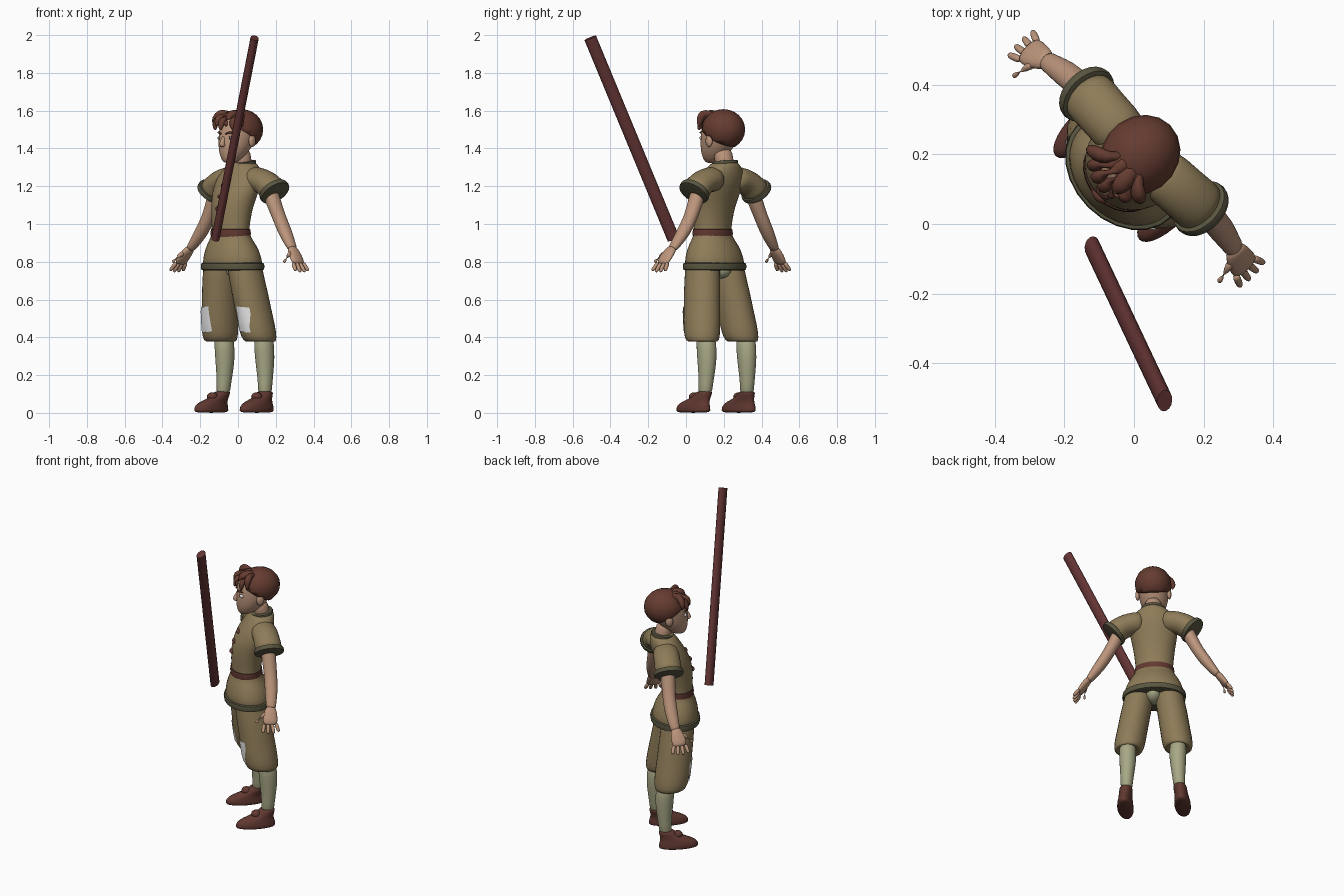
import bpy, bmesh, math
from mathutils import Vector, Matrix

if "Cube" in bpy.data.objects:
    bpy.data.objects.remove(bpy.data.objects["Cube"])

# The figure is built facing -y, then turned toward the front-right corner
TURN = Matrix.Translation((0, 0.18, 0)) @ Matrix.Rotation(math.radians(-45), 4, 'Z')
UP = Vector((0, 0, 1))


def material(name, r, g, b):
    m = bpy.data.materials.new(name)
    m.use_nodes = True
    m.diffuse_color = (r, g, b, 1)
    node = m.node_tree.nodes["Principled BSDF"]
    node.inputs["Base Color"].default_value = (r, g, b, 1)
    node.inputs["Roughness"].default_value = 0.8
    return m


CLOTH = material("tan cloth", .27, .20, .098)
TRIM = material("dark olive trim", .10, .092, .052)
SKIN = material("skin", .50, .30, .20)
HAIR = material("brown hair", .13, .045, .030)
LEATHER = material("brown leather", .12, .040, .030)
WOOD = material("red wood", .125, .034, .034)
SOCK = material("pale green sock", .39, .39, .24)
WHITE = material("white", .85, .85, .85)
DARK = material("dark eye", .02, .015, .012)


def finish(bm, name, mat, mirror=False, sub=0, matrix=TURN):
    bmesh.ops.recalc_face_normals(bm, faces=bm.faces)
    me = bpy.data.meshes.new(name)
    bm.to_mesh(me)
    bm.free()
    me.materials.append(mat)
    me.shade_smooth()
    if not sub:
        me.set_sharp_from_angle(angle=math.radians(50))
    ob = bpy.data.objects.new(name, me)
    bpy.context.collection.objects.link(ob)
    ob.matrix_world = matrix
    if mirror:
        ob.modifiers.new("Mirror", 'MIRROR').use_mirror_merge = False
    if sub:
        ob.modifiers.new("Smooth", 'SUBSURF').levels = sub
        ob.modifiers["Smooth"].render_levels = sub
    return ob


def add_loft(bm, rings, n=14, axis=None):
    """Skin elliptical rings (x, y, z, rx, ry); rings follow the path unless axis is set."""
    pts = [Vector(r[:3]) for r in rings]
    loops = []
    for i, r in enumerate(rings):
        t = axis or (pts[min(i + 1, len(pts) - 1)] - pts[max(i - 1, 0)]).normalized()
        side = Vector((0, 1, 0)) if abs(t.y) < .8 else Vector((0, 0, 1))
        u = side.cross(t).normalized()
        v = t.cross(u)
        angles = [math.tau * k / n for k in range(n)]
        loops.append([bm.verts.new(pts[i] + u * r[3] * math.cos(a) + v * r[4] * math.sin(a))
                      for a in angles])
    for a, b in zip(loops, loops[1:]):
        for k in range(n):
            bm.faces.new((a[k], a[(k + 1) % n], b[(k + 1) % n], b[k]))
    bm.faces.new(loops[0][::-1])
    bm.faces.new(loops[-1])


def loft(name, rings, mat, mirror=False, axis=None, sub=1, n=14):
    bm = bmesh.new()
    add_loft(bm, rings, n, axis)
    return finish(bm, name, mat, mirror, sub)


def band(name, center, axis, rx, ry, h, mat, mirror=False):
    """Rounded strap or hem around a limb."""
    c, t = Vector(center), Vector(axis).normalized()
    rings = [(*(c + t * h * k), rx - d, ry - d)
             for k, d in ((-.5, .014), (-.42, .003), (0, 0), (.42, .003), (.5, .014))]
    return loft(name, rings, mat, mirror, t, 0, 24)


def blob(name, center, radii, mat, mirror=False):
    bm = bmesh.new()
    bmesh.ops.create_uvsphere(bm, u_segments=14, v_segments=8, radius=1,
                              matrix=Matrix.Translation(center) @ Matrix.Diagonal((*radii, 1)))
    return finish(bm, name, mat, mirror)


# Shoes, socks and baggy breeches
loft("shoes", [(.17, -.03, 0, .046, .118), (.17, -.03, .012, .05, .124), (.17, -.03, .035, .049, .12),
               (.168, -.018, .058, .044, .1), (.164, .02, .08, .041, .062),
               (.16, .04, .105, .041, .05), (.16, .042, .115, .037, .045)], LEATHER, True, UP)
blob("shoe_tongues", (.166, -.025, .085), (.03, .03, .024), LEATHER, True)
loft("socks", [(.158, .043, .08, .036, .04), (.154, .05, .16, .037, .04), (.15, .052, .25, .048, .052),
               (.148, .05, .33, .053, .058), (.15, .04, .43, .05, .055)], SOCK, True, UP)
legs = loft("breeches_legs", [
    (.15, .03, .39, .05, .055), (.15, .02, .37, .078, .088), (.145, .012, .4, .092, .102),
    (.138, .002, .46, .094, .108), (.125, -.01, .54, .092, .107), (.11, -.025, .65, .092, .106),
    (.09, -.04, .76, .088, .102), (.085, -.045, .86, .08, .1)], CLOTH, True, UP)
blob("crotch_lining", (0, -.005, .76), (.05, .075, .05), SOCK)

# Knee patches laid over the breeches
bm = bmesh.new()
bmesh.ops.create_grid(bm, x_segments=8, y_segments=8, size=1,
                      matrix=Matrix.Translation((.15, -.12, .49)) @ Matrix.Rotation(math.radians(5), 4, 'Y')
                      @ Matrix.Rotation(math.pi / 2, 4, 'X') @ Matrix.Diagonal((.052, .07, 1, 1)))
patch = finish(bm, "knee_patches", WHITE)
wrap = patch.modifiers.new("Wrap", 'SHRINKWRAP')
wrap.target = legs
wrap.wrap_mode = 'ABOVE_SURFACE'
wrap.offset = .005
patch.modifiers.new("Mirror", 'MIRROR').use_mirror_merge = False

# Tunic with belt, hem, collar and toggles
loft("tunic", [(0, -.04, .765, .178, .136), (0, -.04, .79, .182, .14), (0, -.045, .86, .166, .13),
               (0, -.052, .915, .13, .102), (0, -.056, .95, .11, .086), (0, -.054, 1.02, .116, .092),
               (0, -.043, 1.1, .125, .102), (0, -.02, 1.17, .142, .107), (0, .01, 1.235, .148, .1),
               (0, .028, 1.285, .122, .085), (0, .038, 1.32, .08, .072), (0, .04, 1.33, .055, .055)],
     CLOTH, axis=UP, n=18)
band("tunic_hem", (0, -.04, .775), UP, .19, .147, .04, TRIM)
band("belt", (0, -.055, .95), UP, .119, .095, .052, LEATHER)
band("collar", (0, .037, 1.322), (0, -.15, 1), .074, .068, .02, TRIM)
for i, (y, z) in enumerate(((-.142, 1.08), (-.126, 1.145), (-.1, 1.205))):
    blob(f"toggle_{i + 1}", (0, y, z), (.026, .014, .013), LEATHER)

# Flared sleeves with trimmed cuffs
loft("sleeves", [(.05, .03, 1.235, .07, .078), (.11, .034, 1.238, .068, .08), (.17, .037, 1.22, .068, .08),
                 (.21, .04, 1.19, .072, .082), (.235, .04, 1.167, .074, .083)], CLOTH, True)
band("sleeve_cuffs", (.232, .04, 1.172), (.7, 0, -.7), .082, .09, .03, TRIM, True)

# Bare arms and open hands
loft("arms", [(.17, .04, 1.23, .042, .045), (.215, .04, 1.14, .041, .045), (.262, .045, 1.035, .034, .039),
              (.315, .04, .955, .036, .041), (.362, .03, .893, .025, .031), (.39, .025, .86, .02, .03)],
     SKIN, True)
bm = bmesh.new()
add_loft(bm, [(.375, .028, .88, .02, .028), (.4, .02, .85, .021, .04), (.427, .013, .815, .019, .047),
              (.447, .01, .785, .013, .042)], 12)
for k in range(4):
    s = k - 1.5
    reach = .052 - .006 * abs(s)
    base = Vector((.437, .01 + s * .023, .797))
    way = Vector((.62, s * .17, -.85))
    add_loft(bm, [(*(base + way * reach * f), r, r) for f, r in ((0, .012), (.55, .012), (1, .011), (1.25, .007))], 8)
add_loft(bm, [(.4, 0, .85, .014, .016), (.41, -.035, .832, .013, .014), (.415, -.062, .808, .011, .011),
              (.417, -.074, .795, .007, .007)], 8)
finish(bm, "hands", SKIN, True, 1)

# Neck and head
loft("neck", [(0, .045, 1.28, .052, .052), (0, .03, 1.34, .05, .052), (0, .015, 1.41, .052, .054)], SKIN, axis=UP)
loft("head", [(0, -.066, 1.322, .022, .026), (0, -.055, 1.335, .043, .048), (0, -.04, 1.365, .066, .074),
              (0, -.02, 1.41, .084, .098), (0, -.004, 1.455, .092, .11), (0, .008, 1.51, .097, .117),
              (0, .015, 1.56, .084, .1), (0, .015, 1.59, .045, .06)], SKIN, axis=UP, n=18)
loft("nose", [(0, -.104, 1.468, .008, .008), (0, -.115, 1.44, .011, .014), (0, -.12, 1.418, .017, .019),
              (0, -.11, 1.406, .012, .014)], SKIN, axis=UP)
blob("ears", (.094, .012, 1.44), (.013, .023, .033), SKIN, True)
blob("mouth", (0, -.1, 1.375), (.024, .012, .004), LEATHER)
blob("eye_whites", (.04, -.088, 1.456), (.022, .014, .013), WHITE, True)
blob("irises", (.038, -.095, 1.456), (.009, .009, .011), DARK, True)
loft("eyebrows", [(.014, -.112, 1.476, .005, .006), (.04, -.104, 1.486, .007, .007),
                  (.066, -.085, 1.484, .003, .004)], HAIR, True)

# Hair cap, trimmed along a slanting hairline
bm = bmesh.new()
bmesh.ops.create_uvsphere(bm, u_segments=18, v_segments=12, radius=1,
                          matrix=Matrix.Translation((0, .025, 1.5)) @ Matrix.Diagonal((.109, .122, .108, 1)))
bmesh.ops.bisect_plane(bm, geom=bm.verts[:] + bm.edges[:] + bm.faces[:], plane_co=(0, .1, 1.405),
                       plane_no=(0, .6, 1), clear_inner=True)
cap = finish(bm, "hair_cap", HAIR)
cap.modifiers.new("Thickness", 'SOLIDIFY').thickness = .015

# Swept locks fanning out over the brow
bm = bmesh.new()
for k in range(7):
    s = (k - 3) / 3
    drop = .02 * (k % 2)
    add_loft(bm, [(s * .03, -.0, 1.58, .022, .018), (s * .06, -.05, 1.587 - drop / 2, .03, .024),
                  (s * .088 - .006, -.1 + .04 * s * s, 1.572 - drop / 2, .029, .025),
                  (s * .1 - .014, -.122 + .055 * s * s, 1.54 - drop, .02, .016),
                  (s * .1 - .004, -.124 + .06 * s * s, 1.515 - drop, .005, .005)], 8)
finish(bm, "hair_locks", HAIR, sub=1)

# Leaning staff floating ahead of the figure
bm = bmesh.new()
add_loft(bm, [(-.12, -.066, .92, .022, .033), (.088, -.507, 1.985, .022, .033)], 16)
finish(bm, "staff", WOOD, matrix=Matrix.Identity(4))
